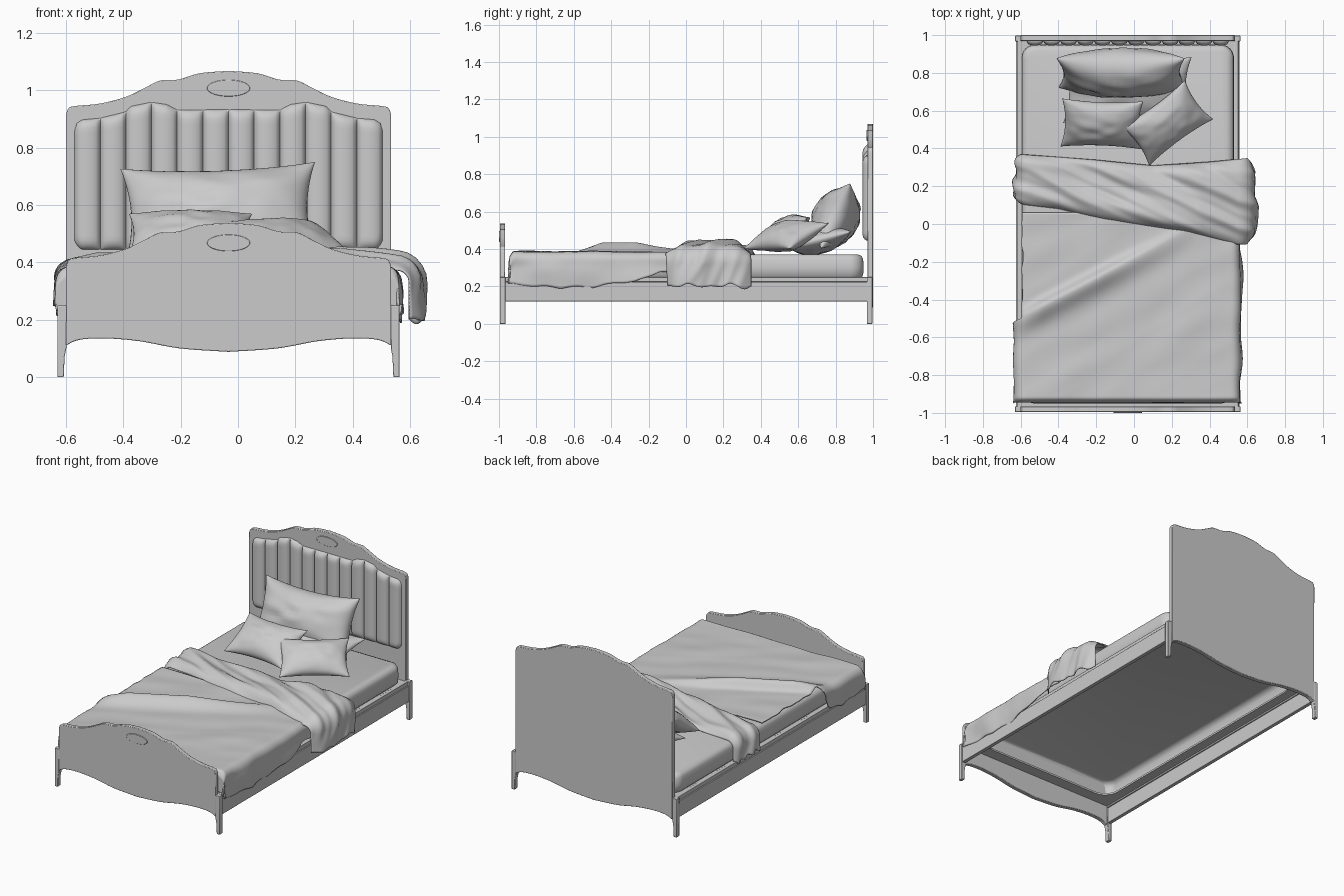
import bpy, bmesh, math
from mathutils import Vector, Euler, noise

if "Cube" in bpy.data.objects:
    bpy.data.objects.remove(bpy.data.objects["Cube"])

CX = -0.033  # centre line of the frame
grey = bpy.data.materials.new("plain_grey")
grey.use_nodes = True
grey.diffuse_color = (0.6, 0.6, 0.6, 1)
grey.node_tree.nodes["Principled BSDF"].inputs["Base Color"].default_value = (0.6, 0.6, 0.6, 1)


def finish(name, bm, angle=40, bevel=0, thick=0):
    bmesh.ops.recalc_face_normals(bm, faces=bm.faces)
    mesh = bpy.data.meshes.new(name)
    bm.to_mesh(mesh)
    bm.free()
    mesh.materials.append(grey)
    ob = bpy.data.objects.new(name, mesh)
    bpy.context.collection.objects.link(ob)
    if bevel:
        mod = ob.modifiers.new("bevel", 'BEVEL')
        mod.width, mod.segments, mod.limit_method = bevel, 2, 'ANGLE'
    if thick:
        mod = ob.modifiers.new("thickness", 'SOLIDIFY')
        mod.thickness, mod.offset = thick, -1
    bpy.ops.object.select_all(action='DESELECT')
    ob.select_set(True)
    bpy.context.view_layer.objects.active = ob
    bpy.ops.object.shade_smooth_by_angle(angle=math.radians(angle))
    return ob


def interp(pts, x):
    """Piecewise linear lookup."""
    for (a, p), (b, q) in zip(pts, pts[1:]):
        if x <= b:
            return p + (q - p) * max(0, (x - a) / (b - a))
    return pts[-1][1]


def smooth_line(pts, n=5):
    """Catmull-Rom curve through the points."""
    v = [Vector(p) for p in pts]
    v = [v[0]] + v + [v[-1]]
    out = []
    for a, b, c, d in zip(v, v[1:], v[2:], v[3:]):
        for k in range(n):
            t = k / n
            out.append(0.5 * (2 * b + (c - a) * t + (2 * a - 5 * b + 4 * c - d) * t * t
                              + (3 * b - a - 3 * c + d) * t ** 3))
    return out + [v[-1]]


def extrude_xz(name, pts, y0, y1, bevel=0.003):
    bm = bmesh.new()
    face = bm.faces.new([bm.verts.new((x, y0, z)) for x, z in pts])
    new = bmesh.ops.extrude_face_region(bm, geom=[face])["geom"]
    bmesh.ops.translate(bm, vec=(0, y1 - y0, 0), verts=[g for g in new if isinstance(g, bmesh.types.BMVert)])
    return finish(name, bm, bevel=bevel)


def box(name, x0, x1, y0, y1, z0, z1):
    return extrude_xz(name, [(x0, z0), (x1, z0), (x1, z1), (x0, z1)], y0, y1, 0.002)


def grid_surface(bm, nu, nv, func):
    vs = [[bm.verts.new(func(i / nu, j / nv)) for j in range(nv + 1)] for i in range(nu + 1)]
    for i in range(nu):
        for j in range(nv):
            bm.faces.new((vs[i][j], vs[i + 1][j], vs[i + 1][j + 1], vs[i][j + 1]))


# Headboard and footboard share one scalloped outline
CREST = smooth_line([(0, 0.538), (0.10, 0.53), (0.175, 0.508), (0.24, 0.504), (0.29, 0.48),
                     (0.36, 0.447), (0.45, 0.424), (0.54, 0.415), (0.56, 0.405), (0.567, 0.385)])
APRON = smooth_line([(0.567, 0.11), (0.52, 0.13), (0.43, 0.135), (0.31, 0.125), (0.17, 0.10), (0, 0.088)])


def board(name, y0, y1, raise_by):
    half = [(x, z + raise_by) for x, z in CREST] + [tuple(p) for p in APRON]
    other = [(-x, z) for x, z in reversed(half[1:-1])]
    extrude_xz(name, [(CX + x, z) for x, z in half + other], y0, y1)


def medallion(name, y, z):
    ring = [(CX + 0.075 * math.cos(k * math.tau / 48), z + 0.029 * math.sin(k * math.tau / 48)) for k in range(48)]
    extrude_xz(name, ring, y - 0.005, y + 0.002, 0.002)


board("footboard", -0.995, -0.967, 0)
board("headboard", 0.97, 1.0, 0.53)
medallion("footboard_medallion", -0.995, 0.468)
medallion("headboard_medallion", 0.97, 1.008)

# Channelled headboard upholstery
CHANNEL = 0.0895
PAD_TOP = [(0, 0.933), (0.18, 0.932), (0.215, 0.951), (0.27, 0.959), (0.34, 0.945), (0.36, 0.925),
           (0.45, 0.903), (0.51, 0.898), (0.53, 0.885), (0.537, 0.86)]


def pad(u, v):
    x = (2 * u - 1) * CHANNEL * 6
    low = 0.445 + 0.03 * max(0, (abs(x) - 0.507) / 0.03) ** 2
    w = 0.5 - 0.5 * math.cos(math.pi * v)
    z = low + (interp(PAD_TOP, abs(x)) - low) * w
    puff = abs(math.sin(math.pi * x / CHANNEL)) ** 0.4 * min(1, 4 * w * (1 - w) * 5) ** 0.5
    return (CX + x, 0.97 - 0.026 * puff, z)


bm = bmesh.new()
grid_surface(bm, 144, 24, pad)
finish("headboard_padding", bm, angle=70)

# Legs and side rails
for side, label in ((1, "left"), (-1, "right")):
    leg = [(0.565, 0.25), (0.566, 0.10), (0.572, 0.07), (0.575, 0), (0.597, 0), (0.597, 0.25)]
    for y0, y1, end in ((-0.995, -0.965, "front"), (0.967, 0.997, "back")):
        extrude_xz(f"{end}_{label}_leg", [(CX + side * x, z) for x, z in leg], y0, y1)
    for part, a, b, z0, z1 in (("rail", 0.568, 0.592, 0.12, 0.225), ("rail_cap", 0.562, 0.585, 0.225, 0.25)):
        x0, x1 = sorted((CX + side * a, CX + side * b))
        box(f"{label}_{part}", x0, x1, -0.967, 0.97, z0, z1)


# Mattress shell and support ledge, lofted from rounded rectangles
def rounded_loop(bm, hx, hy, r, z, n=8):
    loop = []
    for q, (sx, sy) in enumerate(((1, 1), (-1, 1), (-1, -1), (1, -1))):
        for k in range(n + 1):
            a = (q + k / n) * math.pi / 2
            loop.append(bm.verts.new((CX + sx * (hx - r) + r * math.cos(a), sy * (hy - r) + r * math.sin(a), z)))
    return loop


def loft(name, rings, cap=False, closed=False):
    bm = bmesh.new()
    loops = [rounded_loop(bm, *r) for r in rings]
    for a, b in zip(loops, loops[1:] + (loops[:1] if closed else [])):
        for k in range(len(a)):
            m = (k + 1) % len(a)
            bm.faces.new((a[k], a[m], b[m], b[k]))
    if cap:
        bm.faces.new(loops[-1])
    finish(name, bm, angle=50)


loft("mattress", [(0.545, 0.935, 0.06, 0.245), (0.56, 0.947, 0.07, 0.26), (0.562, 0.95, 0.07, 0.30),
                  (0.56, 0.947, 0.07, 0.345), (0.55, 0.937, 0.06, 0.364), (0.53, 0.917, 0.05, 0.372)], cap=True)
loft("support_ledge", [(0.50, 0.89, 0.10, 0.235), (0.568, 0.966, 0.01, 0.235),
                       (0.568, 0.966, 0.01, 0.247), (0.50, 0.89, 0.10, 0.247)], closed=True)


# Draped cloth: flat on top, rounded over each side, then hanging
def drape(name, nu, nv, cx, hw, r0, ztop, left, right, low, high, lift, foot=-9, thick=0.006):
    def point(u, v):
        s = -hw - left(v) + u * (2 * hw + left(v) + right(v))
        flat = max(-hw, min(hw, s))
        over = abs(s) - abs(flat)
        sign = 1 if s > 0 else -1
        y = low(s) + (high(s) - low(s)) * v
        a = min(over / r0, math.pi / 2)
        r = r0 + lift(s, y, v)
        hang = max(0, over - r0 * math.pi / 2)
        x = cx + flat + sign * r * math.sin(a)
        z = ztop - r0 + r * math.cos(a) - hang
        if y < foot:
            z, y = max(z - (foot - y), min(z, 0.25)), foot - 0.02 * min(1, (foot - y) / 0.03)
        return (x, y, z)
    bm = bmesh.new()
    grid_surface(bm, nu, nv, point)
    finish(name, bm, angle=80, thick=thick)


def wave(a, b, c=0.0):
    return noise.noise(Vector((a, b, c)))


def duvet_lift(s, y, v):
    fold = y - (-0.50 + 0.52 * (s + 0.58))
    along = max(0, min(1, (0.36 - s) / 0.5)) * max(0, min(1, (s + 0.66) / 0.2))
    ridge = 0.05 * along * math.exp(-(fold / (0.035 if fold > 0 else 0.075)) ** 2)
    hang = max(0, abs(s) - 0.55)
    return ridge + 0.007 * wave(2 * s + 3 * y, 6 * y - 4 * s, 3) + min(0.022, 0.2 * hang) * wave(5 * y, 6 * s, 8)


drape("duvet", 110, 120, CX, 0.55, 0.05, 0.386,
      lambda v: interp([(0, 0.17), (0.3, 0.20), (0.43, 0.17), (0.5, 0.01)], v) + 0.02 * wave(12 * v, 1),
      lambda v: interp([(0, 0.17), (0.16, 0.21), (0.35, 0.225), (0.7, 0.19), (0.82, 0.14)], v) + 0.02 * wave(9 * v, 5),
      lambda s: -1.06, lambda s: 0.06, duvet_lift, foot=-0.925)


def throw_lift(s, y, v):
    body = 1 - abs(2 * v - 1) ** 6
    puff = interp([(-0.6, 0.035), (0, 0.05), (0.35, 0.068), (0.6, 0.045)], s)
    folds = 0.028 * wave(2.2 * s + 4, 9 * y + 4 * s, 2) + 0.012 * wave(5 * s, 20 * y + 9 * s, 6)
    return body * (puff + folds)


drape("throw_blanket", 110, 50, 0, 0.555, 0.045, 0.376,
      lambda v: 0.15 + 0.05 * wave(5 * v, 3),
      lambda v: 0.20 + 0.03 * wave(6 * v, 4),
      lambda s: interp([(-0.65, 0.11), (-0.4, 0.08), (-0.15, 0.02), (0.3, -0.05), (0.55, -0.11), (0.75, -0.10)], s),
      lambda s: interp([(-0.6, 0.37), (-0.2, 0.34), (0.1, 0.31), (0.4, 0.33), (0.62, 0.35)], s), throw_lift)


# Pillows: pinched corners and puffed faces
def pillow(name, loc, size, rot, pinch=0.16, n=28):
    w, h, t = size
    turn = Euler([math.radians(d) for d in rot], 'XYZ').to_matrix()
    bm = bmesh.new()
    for side in (1, -1):
        def point(u, v):
            a, b = (math.sin((k - 0.5) * math.pi) for k in (u, v))
            puff = (max(0, 1 - a * a) * max(0, 1 - b * b)) ** 0.5
            crease = 1 + 0.12 * wave(3 * a + loc[0] * 9, 3 * b, side)
            p = Vector((w / 2 * a * (1 - pinch * 0.6 * (1 - b * b)), h / 2 * b * (1 - pinch * (1 - a * a)),
                        side * t / 2 * puff * crease))
            return turn @ p + Vector(loc)
        grid_surface(bm, n, n, point)
    bmesh.ops.remove_doubles(bm, verts=bm.verts, dist=0.0005)
    finish(name, bm, angle=70)


pillow("large_pillow", (-0.065, 0.80, 0.565), (0.68, 0.38, 0.25), (66, -2, 0))
pillow("under_pillow", (-0.035, 0.71, 0.45), (0.68, 0.36, 0.15), (14, 0, 0))
pillow("small_left_pillow", (0.175, 0.535, 0.47), (0.42, 0.29, 0.14), (28, 0, 36))
pillow("small_right_pillow", (-0.17, 0.53, 0.49), (0.43, 0.30, 0.15), (32, 0, -2))
